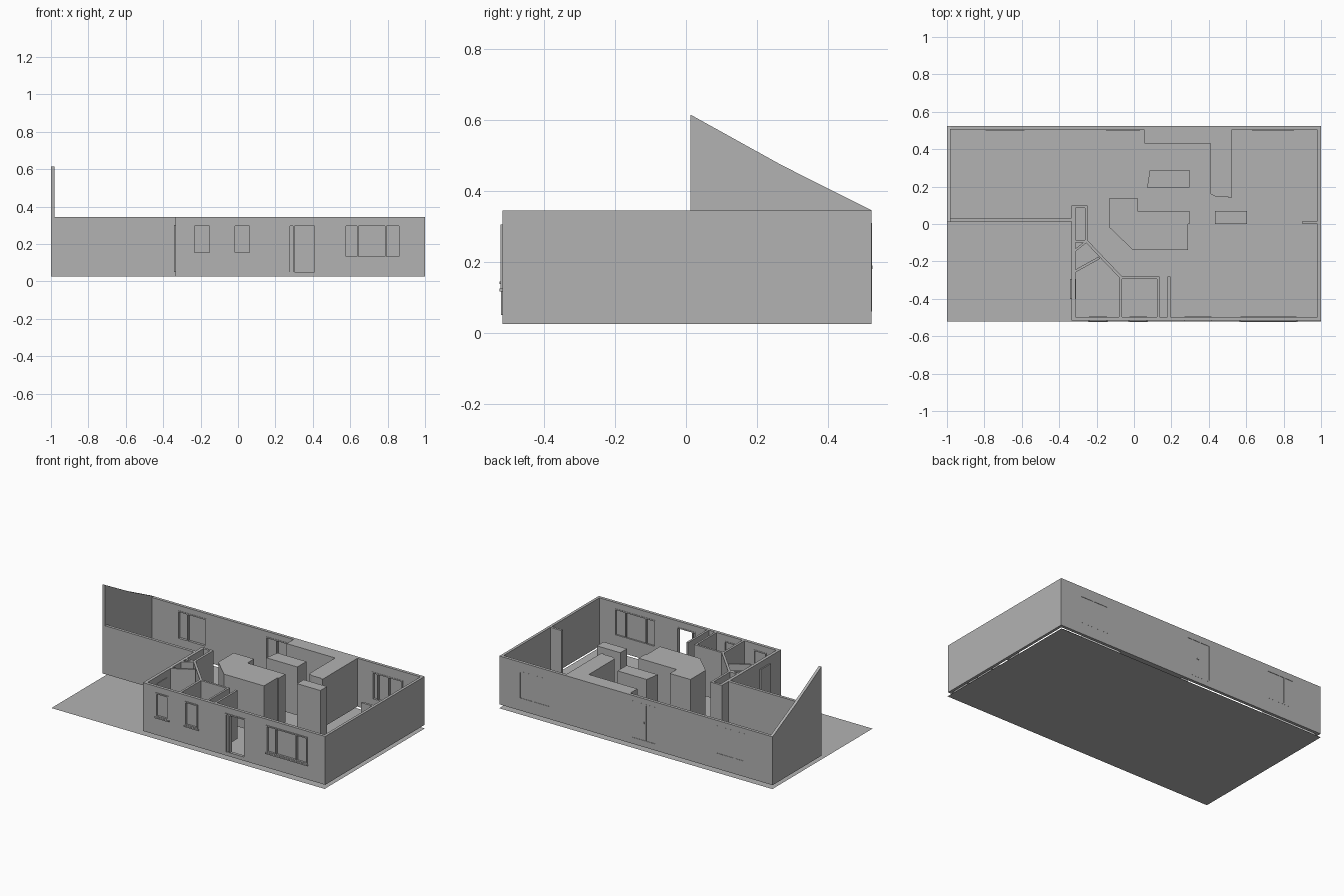
import bpy
from mathutils import Vector

cube = bpy.data.objects.get("Cube")
if cube:
    bpy.data.objects.remove(cube, do_unlink=True)

plaster = bpy.data.materials.new("plain_grey")
plaster.use_nodes = True
plaster.diffuse_color = (0.45, 0.45, 0.45, 1)
plaster.node_tree.nodes["Principled BSDF"].inputs["Base Color"].default_value = (0.45, 0.45, 0.45, 1)

BASE, TOP = 0.025, 0.345


def add_mesh(name, verts, faces):
    mesh = bpy.data.meshes.new(name)
    mesh.from_pydata(verts, [], faces)
    mesh.materials.append(plaster)
    obj = bpy.data.objects.new(name, mesh)
    bpy.context.collection.objects.link(obj)
    return obj


def extrude(name, outline, offset):
    """Closed solid: a planar outline swept along an offset."""
    n = len(outline)
    low = [Vector(p) for p in outline]
    verts = low + [p + Vector(offset) for p in low]
    faces = [tuple(range(n))[::-1], tuple(range(n, 2 * n))]
    faces += [(i, (i + 1) % n, n + (i + 1) % n, n + i) for i in range(n)]
    return add_mesh(name, verts, faces)


def block(name, x0, x1, y0, y1, z0=BASE, z1=TOP):
    outline = [(x0, y0, z0), (x1, y0, z0), (x1, y1, z0), (x0, y1, z0)]
    return extrude(name, outline, (0, 0, z1 - z0))


def prism(name, plan):
    return extrude(name, [(x, y, BASE) for x, y in plan], (0, 0, TOP - BASE))


def slanted_wall(name, a, b, thick):
    a, b = Vector(a), Vector(b)
    d = (b - a).normalized() * thick / 2
    side = Vector((-d.y, d.x))
    return prism(name, [a - side, b - side, b + side, a + side])


def pierced_wall(name, x0, x1, y0, y1, openings):
    """Straight wall along x, left open at each (x0, x1, z0, z1)."""
    at = x0
    for a, b, low, high in openings:
        block(name + "_pier", at, a, y0, y1)
        block(name + "_lintel", a, b, y0, y1, high, TOP)
        if low > BASE:
            block(name + "_apron", a, b, y0, y1, BASE, low)
        at = b
    block(name + "_pier", at, x1, y0, y1)


def window(name, opening, y0, y1, pane_y, mullions=(), w=0.008):
    """Frame bars, mullions and a closed pane."""
    a, b, low, high = opening
    for x in (a, b - w):
        block(name + "_jamb", x, x + w, y0, y1, low, high)
    for z in (low, high - w):
        block(name + "_rail", a, b, y0, y1, z, z + w)
    for x in mullions:
        block(name + "_mullion", x - w / 2, x + w / 2, y0, y1, low, high)
    block(name + "_pane", a, b, pane_y - 0.002, pane_y + 0.002, low, high)


# Ground sheet
add_mesh("floor", [(-1, -0.522, 0), (1, -0.522, 0), (1, 0.525, 0), (-1, 0.525, 0)], [(0, 1, 2, 3)])

# Front wall with its windows and doorway
FRONT, FRONT_IN = -0.517, -0.497
small_a, small_b = (-0.24, -0.145, 0.145, 0.305), (-0.025, 0.07, 0.145, 0.305)
doorway, wide = (0.27, 0.415, 0.05, 0.305), (0.57, 0.87, 0.125, 0.305)
pierced_wall("front_wall", -0.333, 1, FRONT, FRONT_IN, [small_a, small_b, doorway, wide])
window("front_window", small_a, -0.522, -0.495, -0.507)
window("front_window", small_b, -0.522, -0.495, -0.507)
window("wide_window", wide, -0.522, -0.495, -0.507, (0.64, 0.79))
for a, b, low, _ in (small_a, small_b, wide):
    block("window_sill", a - 0.005, b + 0.005, -0.525, -0.51, low - 0.008, low)
for x in (0.27, 0.295, 0.408):
    block("door_jamb", x, x + 0.007, -0.521, -0.495, 0.05, 0.305)
block("door_head", 0.27, 0.415, -0.521, -0.495, 0.297, 0.305)
block("door_sidelight", 0.277, 0.295, -0.509, -0.505, 0.05, 0.3)

# Back wall with its windows and doors
BACK, BACK_IN = 0.523, 0.503
sliding, back_door, bedroom = (-0.795, -0.585, 0.12, 0.31), (-0.15, 0.033, 0.06, 0.31), (0.63, 0.855, 0.1, 0.285)
pierced_wall("back_wall", -1, 1, BACK_IN, BACK, [sliding, back_door, bedroom])
window("sliding_window", sliding, 0.501, 0.5235, 0.519, (-0.72,))
window("back_door", back_door, 0.501, 0.5235, 0.519, (-0.07,))
window("back_window", bedroom, 0.501, 0.5235, 0.519, (0.67, 0.75))
block("back_door_handle", -0.062, -0.05, 0.521, 0.525, 0.18, 0.19)

# Side walls, the first with a raked top
block("left_wall", 0.982, 1, FRONT_IN, BACK_IN)
rake = [(0.012, BASE), (0.523, BASE), (0.523, TOP), (0.27, 0.472), (0.012, 0.615)]
extrude("raked_wall", [(-1, y, z) for y, z in rake], (0.018, 0, 0))
block("porch_wall", -0.982, -0.315, 0.013, 0.032)
block("right_wall", -0.333, -0.313, FRONT_IN, 0.1)
block("side_door", -0.341, -0.31, -0.4, -0.295, 0.05, 0.3)

# Entry closet and slanted partitions
block("closet_back", -0.333, -0.248, 0.085, 0.1)
block("closet_side", -0.263, -0.248, -0.1, 0.1)
block("closet_front", -0.32, -0.25, -0.1, -0.085)
slanted_wall("hall_partition", (-0.256, -0.09), (-0.07, -0.285), 0.015)
slanted_wall("small_partition", (-0.32, -0.145), (-0.25, -0.09), 0.012)
slanted_wall("cross_partition", (-0.32, -0.255), (-0.185, -0.18), 0.014)

# Front rooms
block("room_wall", -0.08, -0.065, FRONT_IN, -0.28)
block("room_wall", 0.123, 0.136, FRONT_IN, -0.28)
block("room_wall", 0.18, 0.194, FRONT_IN, -0.28)
block("room_cross_wall", -0.08, 0.136, -0.294, -0.28)

# Central core and free-standing blocks
prism("core", [(-0.13, 0.14), (-0.13, -0.02), (-0.005, -0.14), (0.288, -0.14), (0.288, 0),
               (0.05, 0), (0.02, 0.03), (0.02, 0.14)])
prism("core_cabinet", [(0.02, 0.07), (0.02, 0.03), (0.05, 0), (0.298, 0), (0.298, 0.07)])
prism("island", [(0.07, 0.195), (0.298, 0.195), (0.298, 0.29), (0.085, 0.29)])
block("pillar_block", 0.432, 0.603, 0, 0.07)
block("stub_wall", 0.9, 0.982, 0, 0.015)

# Rear closet run
block("rear_wall", 0.505, 0.522, 0.14, BACK_IN)
prism("rear_closet", [(0.055, BACK_IN), (0.055, 0.43), (0.41, 0.43), (0.41, 0.16), (0.44, 0.145),
                      (0.505, 0.145), (0.505, BACK_IN)])
